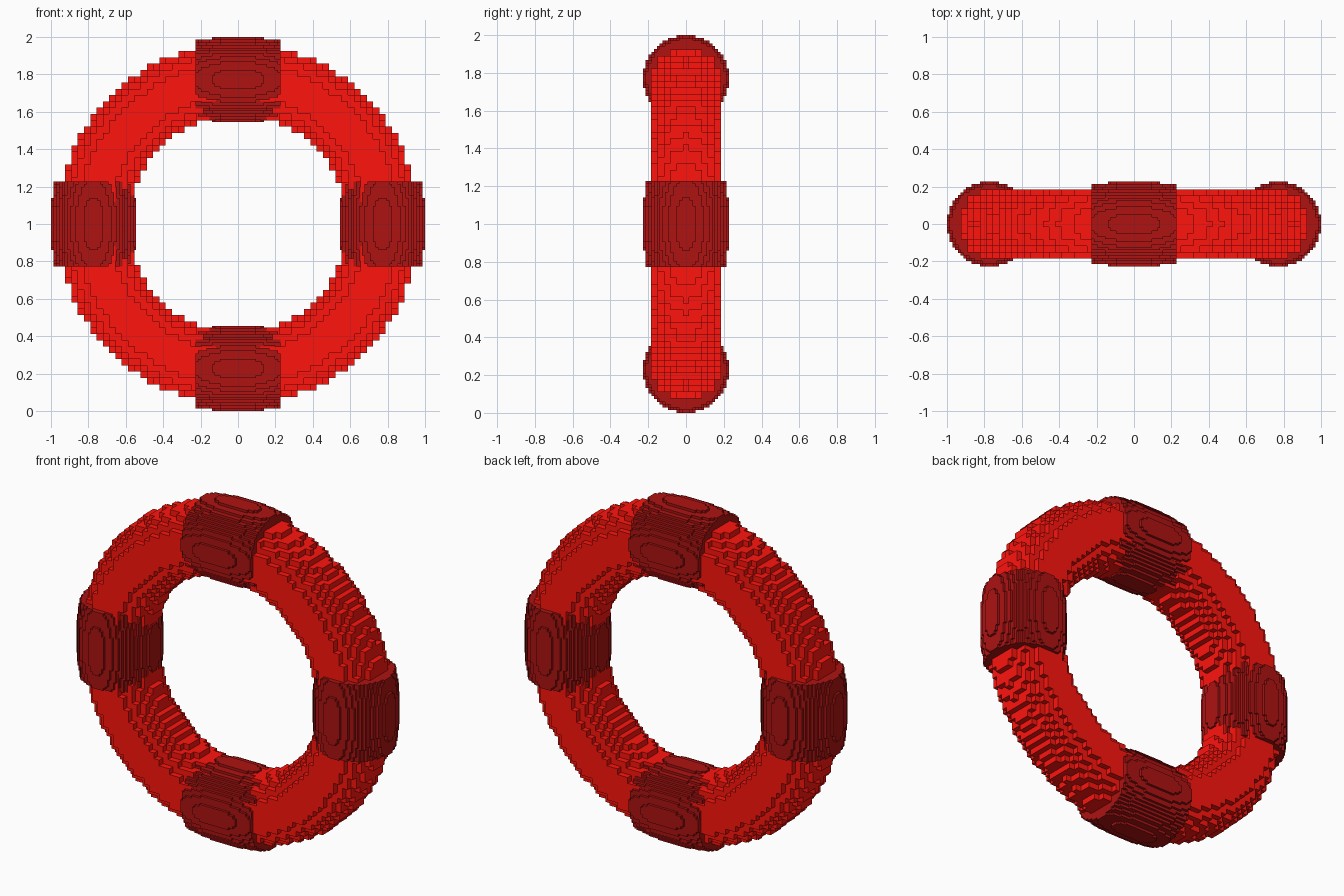
import bpy, math
from mathutils import Matrix

if "Cube" in bpy.data.objects:
    bpy.data.objects.remove(bpy.data.objects["Cube"])


def material(name, color):
    m = bpy.data.materials.new(name)
    m.diffuse_color = color
    m.use_nodes = True
    m.node_tree.nodes["Principled BSDF"].inputs["Base Color"].default_value = m.diffuse_color
    return m


# Outer skin of a set of voxel cells, with shared corners
def voxel_mesh(name, cells, size, mat):
    verts, faces, index = [], [], {}
    for c in cells:
        for axis in range(3):
            u, v = (axis + 1) % 3, (axis + 2) % 3
            for side in (-1, 1):
                n = list(c)
                n[axis] += side
                if tuple(n) in cells:
                    continue
                loop = []
                for a, b in ((-1, -1), (1, -1), (1, 1), (-1, 1)):
                    p = [2 * k for k in c]
                    p[axis] += side
                    p[u] += a
                    p[v] += b
                    p = tuple(p)
                    if p not in index:
                        index[p] = len(verts)
                        verts.append([k * size / 2 for k in p])
                    loop.append(index[p])
                faces.append(loop if side > 0 else loop[::-1])
    me = bpy.data.meshes.new(name)
    me.from_pydata(verts, [], faces)
    me.materials.append(mat)
    return me


def add(name, mesh, matrix):
    ob = bpy.data.objects.new(name, mesh)
    bpy.context.collection.objects.link(ob)
    ob.matrix_world = matrix
    return ob


red = material("red", (1.0, 0.007, 0.004, 1))
dark_red = material("dark_red", (0.42, 0.0065, 0.006, 1))

# Main ring: blocky torus standing upright in the xz plane
V, MAJOR, MINOR = 0.0336, 23, 5.7
ring = {(x, y, z)
        for x in range(-29, 30) for z in range(-29, 30) for y in range(-5, 6)
        if (math.hypot(x, z) - MAJOR) ** 2 + y * y <= MINOR ** 2}
add("ring", voxel_mesh("ring", ring, V, red), Matrix.Translation((0, 0, 1)))

# Wrapped bands: finer blocky barrels lying along x
U = 0.0147
band = {(x, y, z)
        for x in range(-15, 16) for y in range(-15, 16) for z in range(-15, 16)
        if math.hypot(y, z) <= 15.5 - 0.0055 * x * x}
band_mesh = voxel_mesh("band", band, U, dark_red)
for i, name in enumerate(("top_band", "right_band", "bottom_band", "left_band")):
    add(name, band_mesh,
        Matrix.Translation((0, 0, 1))
        @ Matrix.Rotation(i * math.pi / 2, 4, 'Y')
        @ Matrix.Translation((0, 0, 1 - 15.5 * U)))
